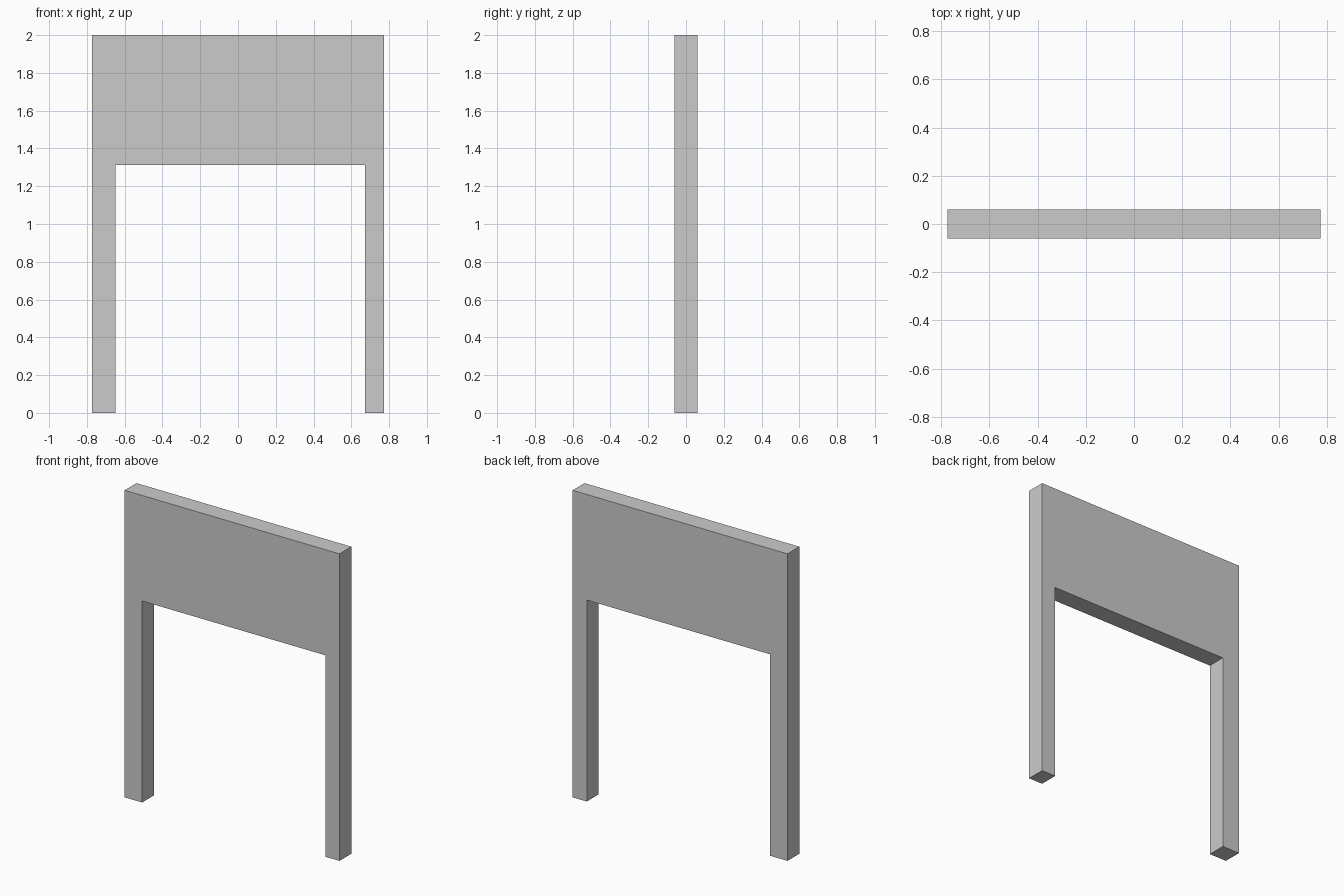
import bpy, bmesh

if "Cube" in bpy.data.objects:
    bpy.data.objects.remove(bpy.data.objects["Cube"])

HALF_W, HALF_D, HEIGHT = 0.774, 0.061, 2.0
OPEN_LEFT, OPEN_RIGHT, OPEN_TOP = -0.648, 0.672, 1.312

# Wall outline around the doorway opening, in x and z
profile = [
    (-HALF_W, 0), (OPEN_LEFT, 0), (OPEN_LEFT, OPEN_TOP), (OPEN_RIGHT, OPEN_TOP),
    (OPEN_RIGHT, 0), (HALF_W, 0), (HALF_W, HEIGHT), (-HALF_W, HEIGHT),
]

# Extrude the outline from front to back
bm = bmesh.new()
front = bm.faces.new([bm.verts.new((x, -HALF_D, z)) for x, z in profile])
result = bmesh.ops.extrude_face_region(bm, geom=[front], use_keep_orig=True)
back_verts = [g for g in result["geom"] if isinstance(g, bmesh.types.BMVert)]
bmesh.ops.translate(bm, verts=back_verts, vec=(0, 2 * HALF_D, 0))
bmesh.ops.recalc_face_normals(bm, faces=bm.faces)

mesh = bpy.data.meshes.new("doorway_wall")
bm.to_mesh(mesh)
bm.free()
bpy.context.collection.objects.link(bpy.data.objects.new("doorway_wall", mesh))
